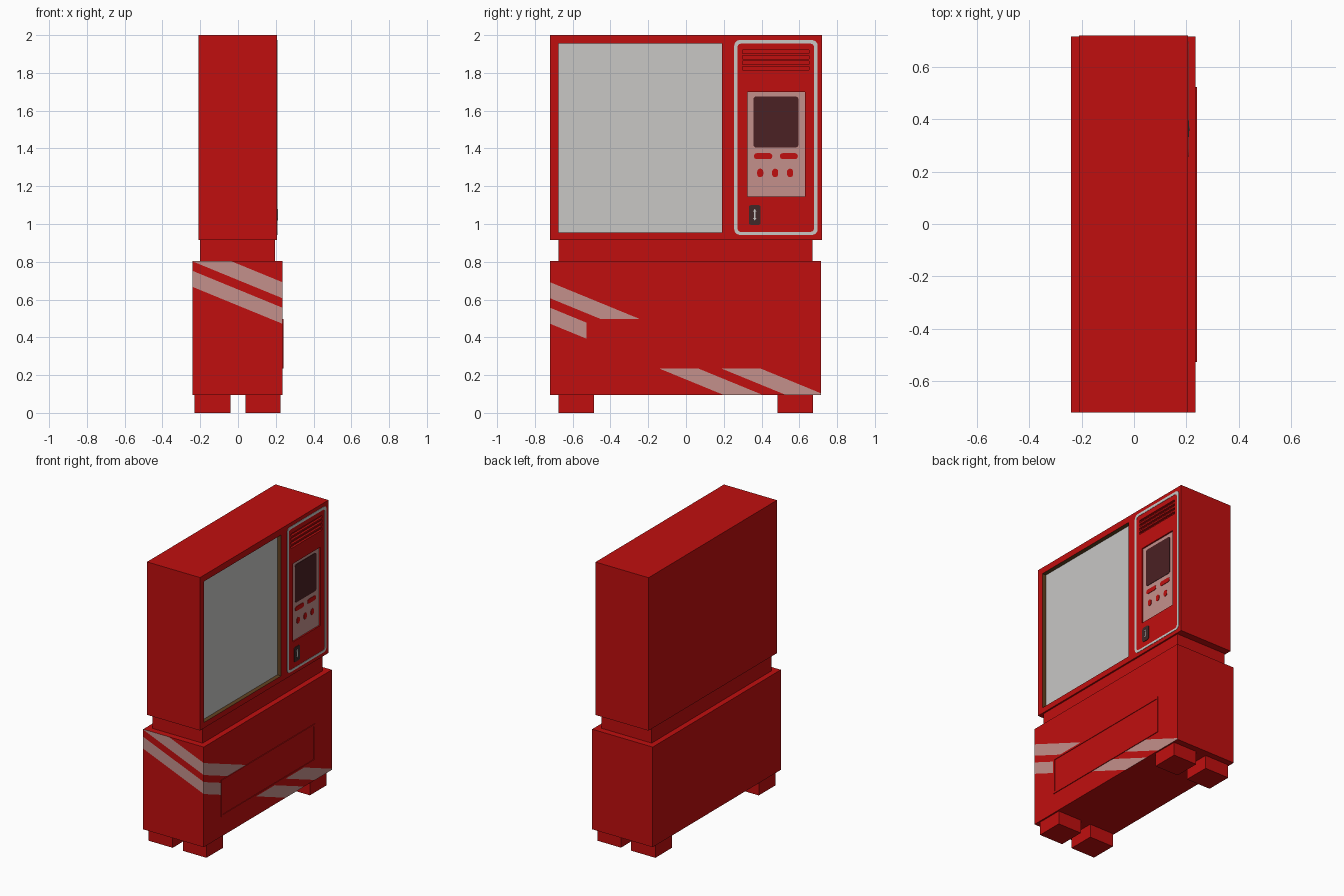
import bpy, bmesh, math
from mathutils import Vector

if "Cube" in bpy.data.objects:
    bpy.data.objects.remove(bpy.data.objects["Cube"])


def mat(name, *rgb):
    m = bpy.data.materials.new(name)
    m.diffuse_color = (*rgb, 1)
    m.use_nodes = True
    m.node_tree.nodes["Principled BSDF"].inputs["Base Color"].default_value = m.diffuse_color
    return m


RED = mat("cabinet red", 0.53, 0.0045, 0.0045)
PINK = mat("pale pink", 0.55, 0.28, 0.26)
GLASS = mat("pale grey", 0.58, 0.57, 0.56)
DARK = mat("dark maroon", 0.07, 0.015, 0.017)
BROWN = mat("window brown", 0.12, 0.055, 0.015)
SLOT = mat("slot charcoal", 0.05, 0.022, 0.022)


def finish(name, bm, *mats, recalc=True):
    if recalc:
        bmesh.ops.recalc_face_normals(bm, faces=bm.faces)
    me = bpy.data.meshes.new(name)
    bm.to_mesh(me)
    bm.free()
    for m in mats:
        me.materials.append(m)
    ob = bpy.data.objects.new(name, me)
    bpy.context.collection.objects.link(ob)
    return ob


def box_bm(x0, x1, y0, y1, z0, z1):
    bm = bmesh.new()
    bmesh.ops.create_cube(bm, size=1)
    for v in bm.verts:
        v.co = ((x0, x1)[v.co.x > 0], (y0, y1)[v.co.y > 0], (z0, z1)[v.co.z > 0])
    return bm


def cut(bm, faces, co, no):
    geom = set(faces)
    for f in faces:
        geom.update(f.edges)
        geom.update(f.verts)
    bmesh.ops.bisect_plane(bm, geom=list(geom), dist=1e-5, plane_co=co, plane_no=no)


def recess(bm, x, y0, y1, z0, z1, depth, wall, floor):
    """Sink a rectangle of the +x face and colour its walls and floor."""
    def front():
        return [f for f in bm.faces if f.normal.x > 0.9
                and abs(f.calc_center_median().x - x) < 1e-4]
    for co, no in (((0, y0, 0), (0, 1, 0)), ((0, y1, 0), (0, 1, 0)),
                   ((0, 0, z0), (0, 0, 1)), ((0, 0, z1), (0, 0, 1))):
        cut(bm, front(), co, no)
    bm.normal_update()
    inside = []
    for f in front():
        c = f.calc_center_median()
        if y0 < c.y < y1 and z0 < c.z < z1:
            inside.append(f)
    walls = bmesh.ops.inset_region(bm, faces=inside, thickness=0, depth=-depth,
                                   use_even_offset=False)["faces"]
    for f in walls:
        f.material_index = wall
    for f in inside:
        f.material_index = floor
    bm.normal_update()


def rrect(y0, y1, z0, z1, r, n=4):
    pts = []
    for k, (cy, cz) in enumerate(((y1 - r, z1 - r), (y0 + r, z1 - r),
                                  (y0 + r, z0 + r), (y1 - r, z0 + r))):
        for i in range(n + 1):
            a = math.pi / 2 * (k + i / n)
            pts.append((cy + r * math.cos(a), cz + r * math.sin(a)))
    return pts


def plate(name, pts, x0, x1, m):
    bm = bmesh.new()
    a = [bm.verts.new((x0, *p)) for p in pts]
    b = [bm.verts.new((x1, *p)) for p in pts]
    bm.faces.new(a)
    bm.faces.new(b)
    for i in range(len(pts)):
        j = (i + 1) % len(pts)
        bm.faces.new((a[i], a[j], b[j], b[i]))
    return finish(name, bm, m)


def ring(name, outer, inner, x0, x1, m):
    bm = bmesh.new()
    loops = [[bm.verts.new((x, *p)) for p in pts]
             for x, pts in ((x0, outer), (x1, outer), (x1, inner), (x0, inner))]
    n = len(outer)
    for k in range(4):
        a, b = loops[k], loops[(k + 1) % 4]
        for i in range(n):
            j = (i + 1) % n
            bm.faces.new((a[i], a[j], b[j], b[i]))
    return finish(name, bm, m)


# Upper cabinet: sunken window, vent slots and control recess
XF = 0.206
bm = box_bm(-0.21, XF, -0.72, 0.72, 0.915, 2.0)
bm.normal_update()
recess(bm, XF, -0.675, 0.19, 0.955, 1.955, 0.03, 2, 1)
recess(bm, XF, 0.325, 0.63, 1.145, 1.70, 0.01, 0, 3)
for i in range(4):
    z = 1.815 + i * 0.029
    recess(bm, XF, 0.30, 0.65, z, z + 0.018, 0.015, 0, 0)
finish("upper_cabinet", bm, RED, GLASS, BROWN, PINK)

# Neck between the two cabinets
finish("neck", box_bm(-0.20, 0.195, -0.675, 0.67, 0.795, 0.925), RED)

# Lower cabinet: two slanted stripes wrapping the front and right faces
XL = 0.235
bm = box_bm(-0.24, XL, -0.72, 0.716, 0.095, 0.805)
bm.normal_update()
S = 0.41
origin = Vector((XL, -0.72, 0))
slope = Vector((S, S, 1))


def striped():
    return [f for f in bm.faces if f.normal.x > 0.9 or f.normal.y < -0.9]


for level in (0.472, 0.557, 0.607, 0.692):
    cut(bm, striped(), origin + Vector((0, 0, level)), slope)
    bm.normal_update()
for f in striped():
    h = (f.calc_center_median() - origin).dot(slope)
    f.material_index = int(0.472 < h < 0.557 or 0.607 < h < 0.692)
finish("lower_cabinet", bm, RED, PINK)

# Delivery flap with a raised rim
bm = box_bm(XL - 0.005, 0.24, -0.527, 0.523, 0.235, 0.497)
bm.normal_update()
recess(bm, 0.24, -0.514, 0.51, 0.248, 0.484, 0.004, 0, 0)
finish("delivery_flap", bm, RED)

# Four feet
for xn, x0, x1 in (("left", -0.23, -0.04), ("right", 0.04, 0.225)):
    for yn, y0, y1 in (("front", -0.675, -0.487), ("back", 0.485, 0.672)):
        finish(f"{yn}_{xn}_foot", box_bm(x0, x1, y0, y1, 0, 0.1), RED)

# Light outline around the control column
ring("control_outline", rrect(0.255, 0.697, 0.942, 1.974, 0.03),
     rrect(0.272, 0.678, 0.958, 1.955, 0.02), XF - 0.002, XF + 0.002, GLASS)

# Screen and buttons on the control recess
XP = XF - 0.01
plate("screen", rrect(0.357, 0.595, 1.405, 1.675, 0.015), XP - 0.002, XP + 0.003, DARK)
for i, (y0, y1) in enumerate(((0.36, 0.457), (0.497, 0.592))):
    plate(f"wide_button_{i + 1}", rrect(y0, y1, 1.343, 1.375, 0.015),
          XP - 0.002, XP + 0.003, RED)
for i, y in enumerate((0.393, 0.472, 0.551)):
    plate(f"round_button_{i + 1}", rrect(y - 0.016, y + 0.016, 1.248, 1.293, 0.0155),
          XP - 0.002, XP + 0.003, RED)

# Coin slot with a light double arrow
plate("coin_slot", rrect(0.333, 0.395, 0.995, 1.10, 0.012), XF - 0.002, XF + 0.004, SLOT)
plate("slot_arrow", [(0.364, 1.018), (0.373, 1.032), (0.367, 1.032), (0.367, 1.066),
                     (0.373, 1.066), (0.364, 1.08), (0.355, 1.066), (0.361, 1.066),
                     (0.361, 1.032), (0.355, 1.032)], XF + 0.002, XF + 0.006, GLASS)
